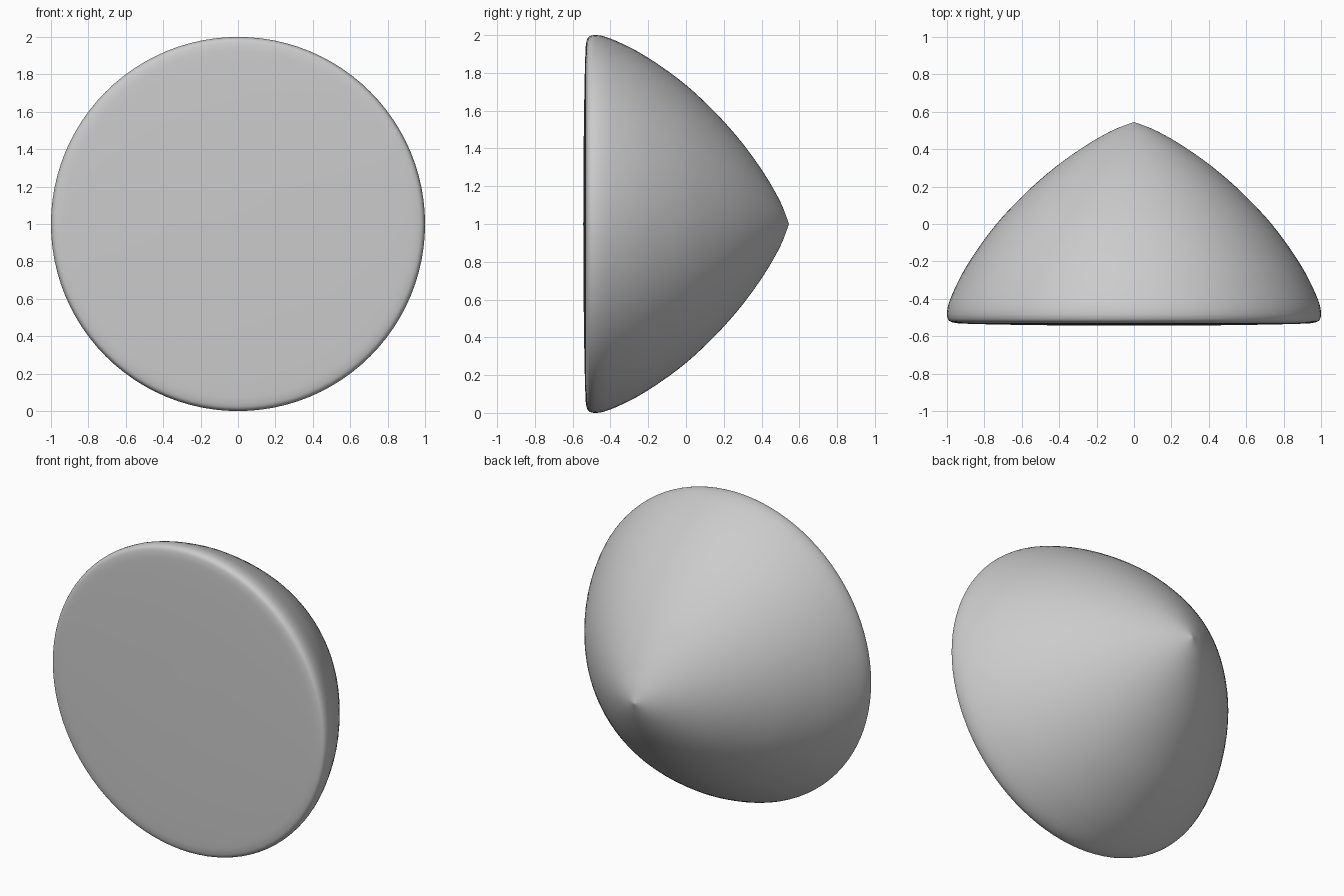
import bpy, bmesh, math
from mathutils import Vector

if "Cube" in bpy.data.objects:
    bpy.data.objects.remove(bpy.data.objects["Cube"])

# Half profile (radius, y) from the pointed back tip to the flat front face
PROFILE = [(0, 0.545), (0.04, 0.531), (0.11, 0.503), (0.2, 0.455), (0.3, 0.392),
           (0.42, 0.305), (0.54, 0.203), (0.65, 0.095), (0.74, -0.005),
           (0.83, -0.125), (0.91, -0.25), (0.965, -0.36), (0.992, -0.43),
           (1.0, -0.475), (0.997, -0.502), (0.985, -0.52), (0.955, -0.529),
           (0.9, -0.533), (0.7, -0.538), (0.4, -0.542), (0, -0.544)]
SEGMENTS = 96
STEPS = 3


def smooth_path(pts, steps):
    """Catmull-Rom interpolation through the profile points."""
    p = [Vector(q) for q in pts]
    p = [2 * p[0] - p[1]] + p + [2 * p[-1] - p[-2]]
    out = []
    for a, b, c, d in zip(p, p[1:], p[2:], p[3:]):
        for i in range(steps):
            t = i / steps
            out.append(0.5 * (2 * b + (c - a) * t + (2 * a - 5 * b + 4 * c - d) * t * t
                              + (3 * b - a - 3 * c + d) * t ** 3))
    out.append(p[-2])
    return out


# Rounded cone: revolve the profile about the y axis at z = 1
bm = bmesh.new()
verts = [bm.verts.new((r, y, 1)) for r, y in smooth_path(PROFILE, STEPS)]
edges = [bm.edges.new(pair) for pair in zip(verts, verts[1:])]
bmesh.ops.spin(bm, geom=verts + edges, cent=(0, 0, 1), axis=(0, 1, 0),
               angle=math.tau, steps=SEGMENTS, use_merge=False)
bmesh.ops.remove_doubles(bm, verts=bm.verts, dist=1e-4)
bmesh.ops.recalc_face_normals(bm, faces=bm.faces)
for f in bm.faces:
    f.smooth = True

mesh = bpy.data.meshes.new("rounded_cone")
bm.to_mesh(mesh)
bm.free()
obj = bpy.data.objects.new("rounded_cone", mesh)
bpy.context.collection.objects.link(obj)
